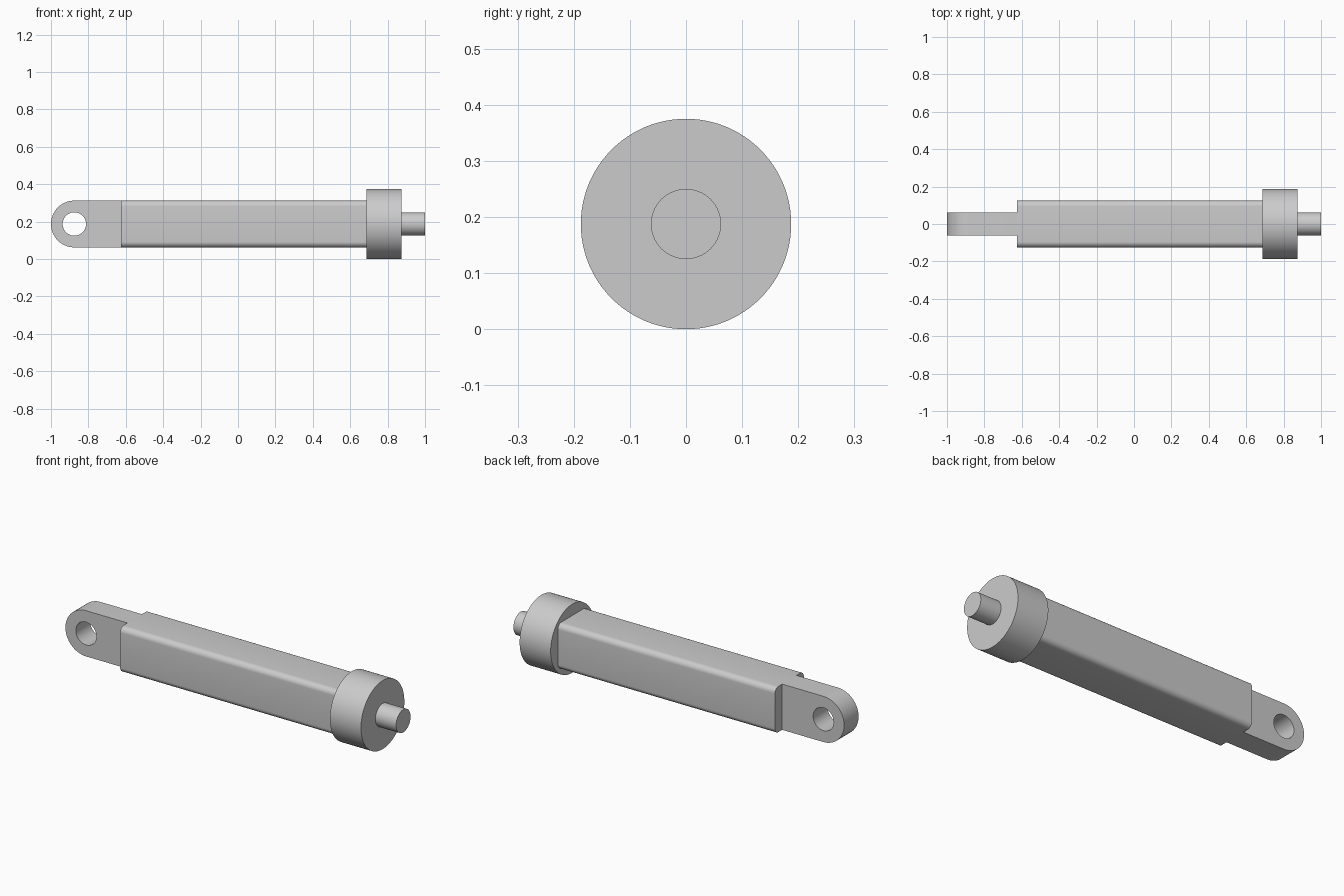
import bpy, bmesh
from math import pi, sin, cos, radians
from mathutils import Vector

if "Cube" in bpy.data.objects:
    bpy.data.objects.remove(bpy.data.objects["Cube"])

ZC = 0.1875  # height of the shared long axis


def arc(cu, cv, r, a0, a1, n):
    """Points on an arc from a0 to a1, both ends included."""
    return [(cu + r * cos(a0 + (a1 - a0) * i / n),
             cv + r * sin(a0 + (a1 - a0) * i / n)) for i in range(n + 1)]


def circle(r, n=64, cu=0.0, cv=ZC):
    return arc(cu, cv, r, 0, 2 * pi, n)[:-1]


def prism(name, profile, axis, start, end):
    """Extrude a profile along x (profile in y,z) or along y (profile in x,z)."""
    place = (lambda u, v: (start, u, v)) if axis == 'X' else (lambda u, v: (u, start, v))
    bm = bmesh.new()
    face = bm.faces.new([bm.verts.new(place(u, v)) for u, v in profile])
    ext = bmesh.ops.extrude_face_region(bm, geom=[face])
    step = Vector((end - start, 0, 0) if axis == 'X' else (0, end - start, 0))
    bmesh.ops.translate(bm, vec=step,
                        verts=[g for g in ext['geom'] if isinstance(g, bmesh.types.BMVert)])
    bmesh.ops.recalc_face_normals(bm, faces=bm.faces)
    mesh = bpy.data.meshes.new(name)
    bm.to_mesh(mesh)
    bm.free()
    obj = bpy.data.objects.new(name, mesh)
    bpy.context.collection.objects.link(obj)
    return obj


def select_only(obj):
    bpy.ops.object.select_all(action='DESELECT')
    obj.select_set(True)
    bpy.context.view_layer.objects.active = obj


# Square body with rounded long edges
half, fillet = 0.125, 0.03
k = half - fillet
body_profile = []
for q, (sy, sz) in enumerate([(1, 1), (-1, 1), (-1, -1), (1, -1)]):
    body_profile += arc(sy * k, ZC + sz * k, fillet, q * pi / 2, (q + 1) * pi / 2, 8)
body = prism("body", body_profile, 'X', -0.625, 0.6875)

# Round collar and end pin
collar = prism("collar", circle(0.1875, 96), 'X', 0.6875, 0.875)
pin = prism("end_pin", circle(0.0625), 'X', 0.875, 1.0)

# Flat mounting lug with a rounded end
lug_profile = [(-0.625, ZC + half)] + arc(-0.875, ZC, half, pi / 2, 1.5 * pi, 32) + [(-0.625, ZC - half)]
lug = prism("mounting_lug", lug_profile, 'Y', -0.0625, 0.0625)

# Cross hole through the lug
cutter = prism("lug_hole_cutter", circle(0.0625, 48, -0.875), 'Y', -0.2, 0.2)
cutter.hide_render = True
mod = lug.modifiers.new("hole", 'BOOLEAN')
mod.operation, mod.solver, mod.object = 'DIFFERENCE', 'EXACT', cutter
select_only(lug)
bpy.ops.object.modifier_apply(modifier=mod.name)
bpy.data.objects.remove(cutter)

# Smooth curved surfaces, keep edges crisp
for part in (body, collar, pin, lug):
    select_only(part)
    bpy.ops.object.shade_smooth_by_angle(angle=radians(30))
